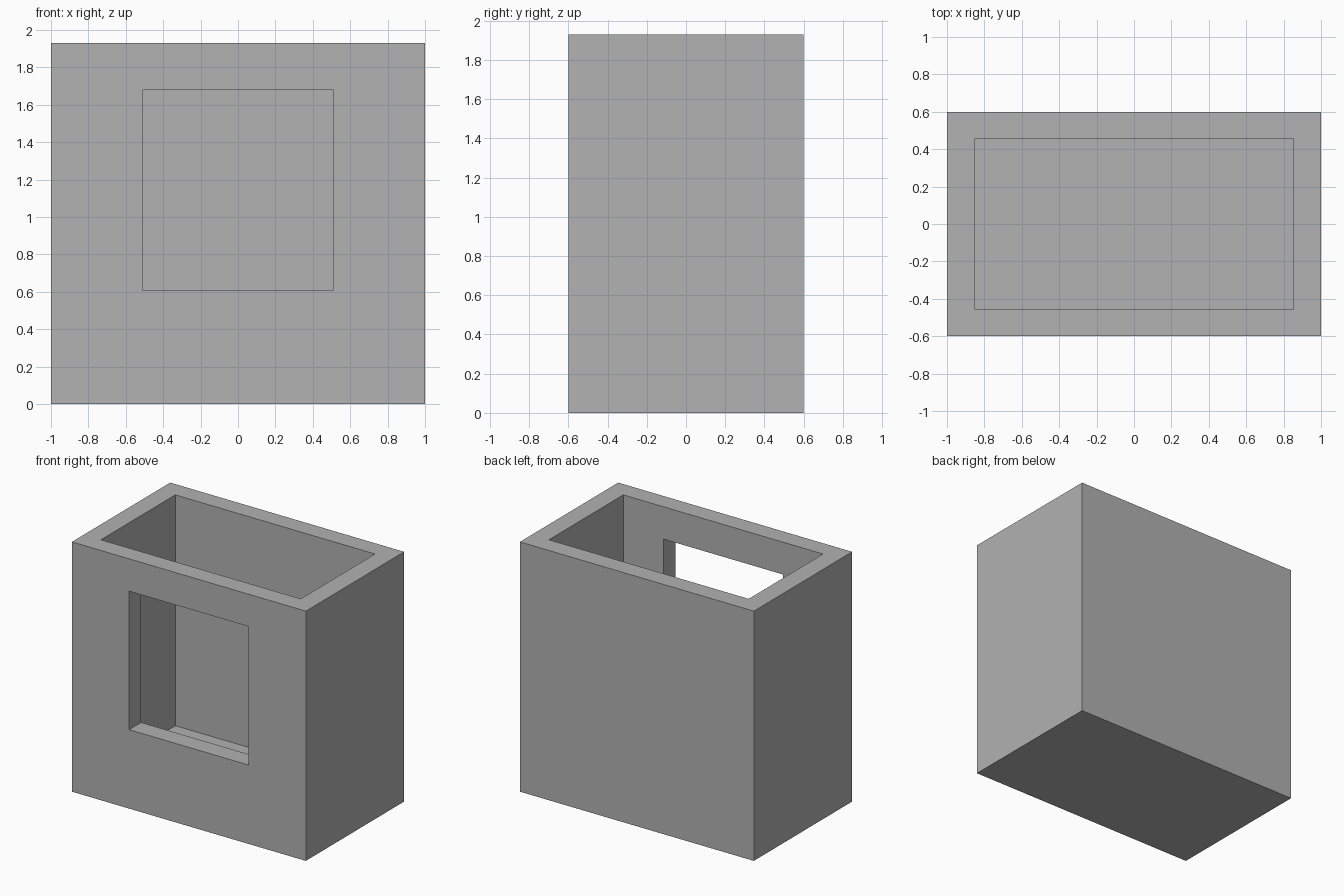
import bpy

default = bpy.data.objects.get("Cube")
if default:
    bpy.data.objects.remove(default, do_unlink=True)

WIDTH, DEPTH, HEIGHT, WALL = 2.0, 1.2, 1.93, 0.146
COLOUR = (0.445, 0.445, 0.445, 1.0)

grey = bpy.data.materials.new("plain_grey")
grey.use_nodes = True
grey.diffuse_color = COLOUR
grey.node_tree.nodes["Principled BSDF"].inputs["Base Color"].default_value = COLOUR


def box(name, low, high):
    """Axis-aligned box between two corners."""
    centre = [(a + b) / 2 for a, b in zip(low, high)]
    bpy.ops.mesh.primitive_cube_add(size=1, location=centre)
    obj = bpy.context.object
    obj.name = name
    obj.scale = [b - a for a, b in zip(low, high)]
    bpy.ops.object.transform_apply(location=True, rotation=False, scale=True)
    obj.data.materials.append(grey)
    return obj


def cut(target, cutter):
    """Subtract the cutter, then remove it."""
    cutter.hide_render = True
    mod = target.modifiers.new("cut", "BOOLEAN")
    mod.operation = "DIFFERENCE"
    mod.solver = "EXACT"
    mod.object = cutter
    bpy.context.view_layer.objects.active = target
    bpy.ops.object.modifier_apply(modifier=mod.name)
    bpy.data.objects.remove(cutter, do_unlink=True)


# Outer block
x, y = WIDTH / 2, DEPTH / 2
shell = box("open_box_shell", (-x, -y, 0), (x, y, HEIGHT))

# Open-topped cavity with a floor as thick as the walls
cut(shell, box("cavity_cutter", (WALL - x, WALL - y, WALL),
               (x - WALL, y - WALL, HEIGHT + 0.2)))

# Window through the front wall only
cut(shell, box("window_cutter", (-0.51, -y - 0.2, 0.61), (0.51, 0, 1.68)))
